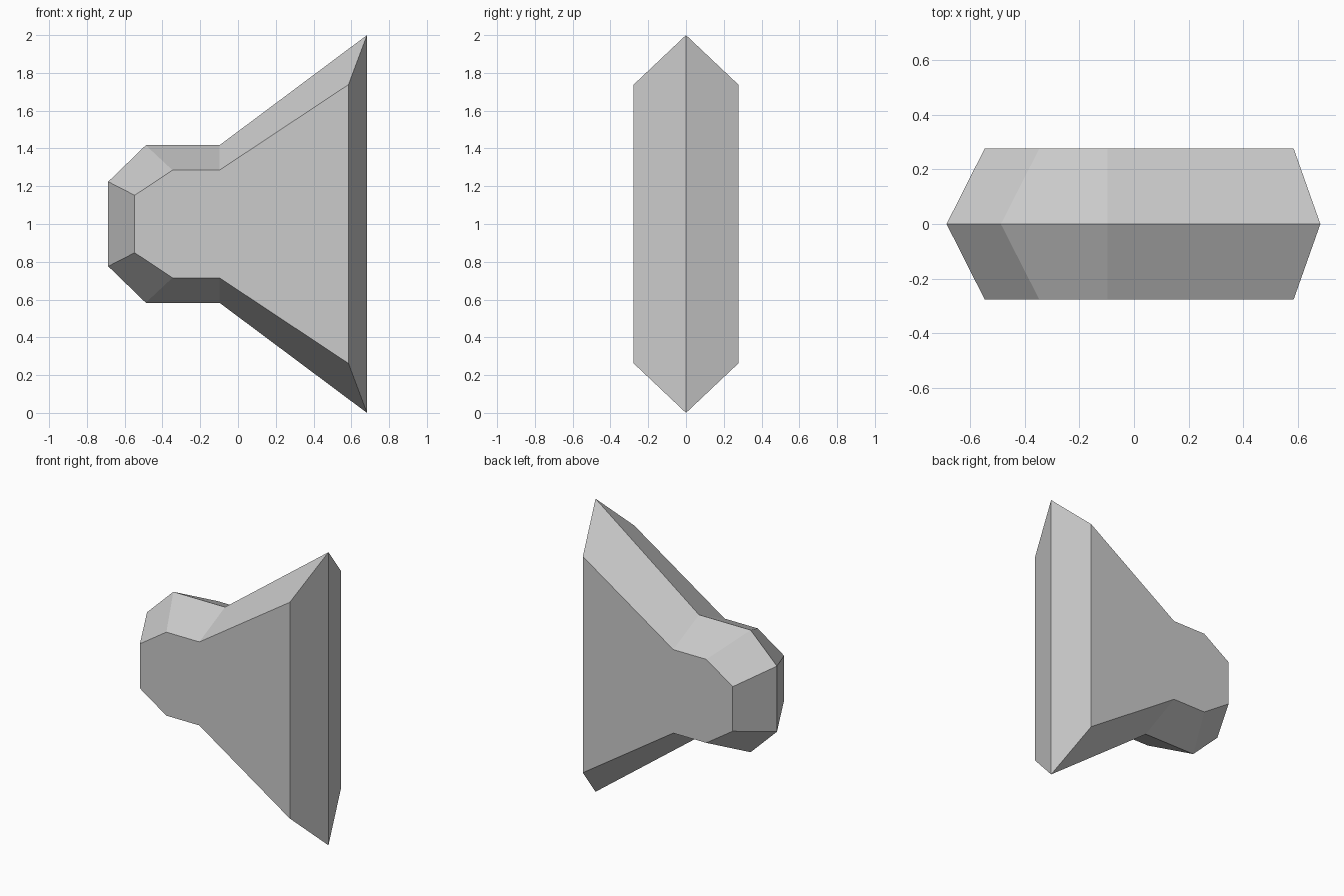
import bpy
import bmesh

cube = bpy.data.objects.get("Cube")
if cube:
    bpy.data.objects.remove(cube, do_unlink=True)

# Single plain grey
grey = bpy.data.materials.new("plain_grey")
grey.use_nodes = True
colour = (0.6, 0.6, 0.6, 1.0)
grey.diffuse_color = colour
grey.node_tree.nodes["Principled BSDF"].inputs["Base Color"].default_value = colour

HALF_DEPTH = 0.277
MIDDLE = 1.0

# Upper half outlines as (x, height above the middle), from flare to tip
rim_half = [(0.683, 1.0), (-0.098, 0.417), (-0.488, 0.417), (-0.687, 0.224)]
face_half = [(0.585, 0.738), (-0.098, 0.285), (-0.347, 0.285), (-0.547, 0.152)]


def outline(half):
    """Mirror the upper half to get the closed outline."""
    return half + [(x, -h) for x, h in reversed(half)]


bm = bmesh.new()


def ring(half, y):
    return [bm.verts.new((x, y, MIDDLE + h)) for x, h in outline(half)]


# Wide rim in the middle, smaller flat face at the front and back
front = ring(face_half, -HALF_DEPTH)
rim = ring(rim_half, 0)
back = ring(face_half, HALF_DEPTH)

bm.faces.new(front)
bm.faces.new(back)
for a, b in ((front, rim), (rim, back)):
    for i in range(len(a)):
        j = (i + 1) % len(a)
        bm.faces.new((a[i], a[j], b[j], b[i]))
bmesh.ops.recalc_face_normals(bm, faces=bm.faces)

mesh = bpy.data.meshes.new("flared_body")
bm.to_mesh(mesh)
bm.free()
mesh.materials.append(grey)
body = bpy.data.objects.new("flared_body", mesh)
bpy.context.collection.objects.link(body)
